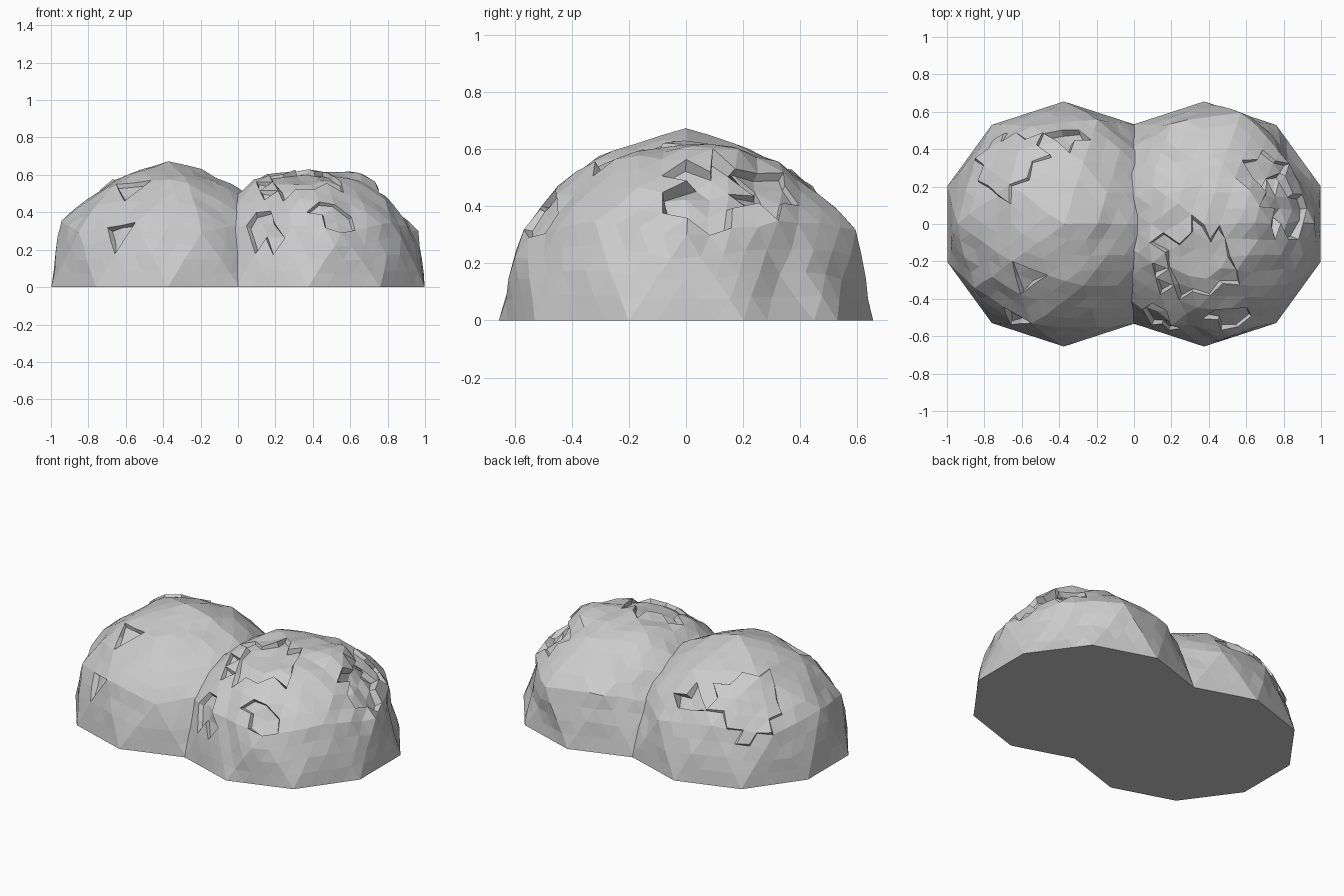
import bpy
import bmesh
import math
import random
from mathutils import Vector, noise

cube = bpy.data.objects.get("Cube")
if cube:
    bpy.data.objects.remove(cube)

RADIUS = 0.655
stone = bpy.data.materials.new("grey_stone")
stone.use_nodes = True
stone.diffuse_color = (0.6, 0.6, 0.6, 1)
stone.node_tree.nodes["Principled BSDF"].inputs["Base Color"].default_value = (0.6, 0.6, 0.6, 1)


def cut(bm, point, normal):
    bmesh.ops.bisect_plane(bm, geom=bm.verts[:] + bm.edges[:] + bm.faces[:], dist=1e-4,
                           plane_co=point, plane_no=normal, clear_inner=True)


def jitter(rng, amount):
    return Vector([rng.uniform(-amount, amount) for i in range(3)])


def boulder(name, side, roughness, chips, lumps, seed):
    """Faceted half dome with lumps and sharp-edged chips."""
    rng = random.Random(seed)
    centre = Vector((side * 0.375, 0, 0))
    bm = bmesh.new()
    bmesh.ops.create_icosphere(bm, subdivisions=2, radius=RADIUS)
    # turn the ten-sided waist so that a corner points to the back
    corner = max((v for v in bm.verts if abs(v.co.z) < 0.01), key=lambda v: v.co.y)
    turn = math.atan2(corner.co.x, corner.co.y)
    for v in bm.verts:
        x, y = v.co.x, v.co.y
        v.co.x = x * math.cos(turn) - y * math.sin(turn)
        v.co.y = x * math.sin(turn) + y * math.cos(turn)
    cut(bm, (0, 0, 0), (0, 0, 1))

    # flat facets near the ground, rounder ones above
    for blend in (0.4, 0.15):
        bmesh.ops.subdivide_edges(bm, edges=bm.edges[:], cuts=1, use_grid_fill=True)
        for v in bm.verts:
            v.co = v.co.lerp(v.co.normalized() * RADIUS, blend * min(1, v.co.z / 0.45))
    for v in bm.verts:
        fade = min(1, v.co.z / 0.25)
        out = v.co.normalized()
        start = v.co + centre
        v.co += out * noise.noise(v.co * 5 + Vector((seed, 0, 0))) * roughness * fade
        v.co += jitter(rng, roughness * 0.28) * fade
        for spot, size, height in lumps:
            d = (start - Vector(spot)).length / size
            if d < 1:
                v.co += out * height * (1 - d * d) * min(1, v.co.z / 0.1)

    # chipped or raised patches with stepped, ragged rims
    for spot, size, depth in chips:
        faces = []
        for f in bm.faces:
            p = f.calc_center_median()
            ragged = size * (1 + 0.5 * noise.noise(p * 14))
            if (p + centre - Vector(spot)).length < ragged and min(v.co.z for v in f.verts) > 0.04:
                faces.append(f)
        bmesh.ops.inset_region(bm, faces=faces, thickness=0.006, depth=depth,
                               use_even_offset=True)
        for v in {v for f in faces for v in f.verts}:
            v.co += jitter(rng, abs(depth) * 0.4)

    # close the flat base, then trim the side hidden in the other boulder
    bmesh.ops.holes_fill(bm, edges=[e for e in bm.edges if e.is_boundary], sides=0)
    bmesh.ops.recalc_face_normals(bm, faces=bm.faces[:])
    for v in bm.verts:
        v.co += centre
    cut(bm, (-side * 0.02, 0, 0), (side, 0, 0))
    mesh = bpy.data.meshes.new(name)
    bm.to_mesh(mesh)
    bm.free()
    mesh.materials.append(stone)
    obj = bpy.data.objects.new(name, mesh)
    bpy.context.collection.objects.link(obj)


# smoother boulder: a raised plate at the back and small chips in front
boulder("right_boulder", -1, 0.016,
        chips=[((-0.7, 0.36, 0.44), 0.2, 0.014),
               ((-0.35, 0.48, 0.45), 0.09, -0.035),
               ((-0.56, -0.27, 0.52), 0.07, -0.025),
               ((-0.62, -0.5, 0.28), 0.07, -0.025)],
        lumps=[((-0.36, 0, 0.65), 0.2, 0.02), ((-0.93, 0, 0.33), 0.25, 0.015)], seed=3)

# rougher boulder: larger broken areas
boulder("left_boulder", 1, 0.026,
        chips=[((0.84, 0.08, 0.45), 0.16, -0.04),
               ((0.34, -0.2, 0.58), 0.2, -0.025),
               ((0.5, -0.48, 0.33), 0.1, -0.025),
               ((0.15, -0.48, 0.3), 0.09, -0.025),
               ((0.72, 0.28, 0.45), 0.1, -0.025)],
        lumps=[((0.64, 0.1, 0.58), 0.16, 0.03), ((0.37, 0, 0.65), 0.25, -0.025),
               ((0.52, 0.56, 0.34), 0.25, 0.045), ((0.86, 0.34, 0.15), 0.2, -0.04)], seed=8)
